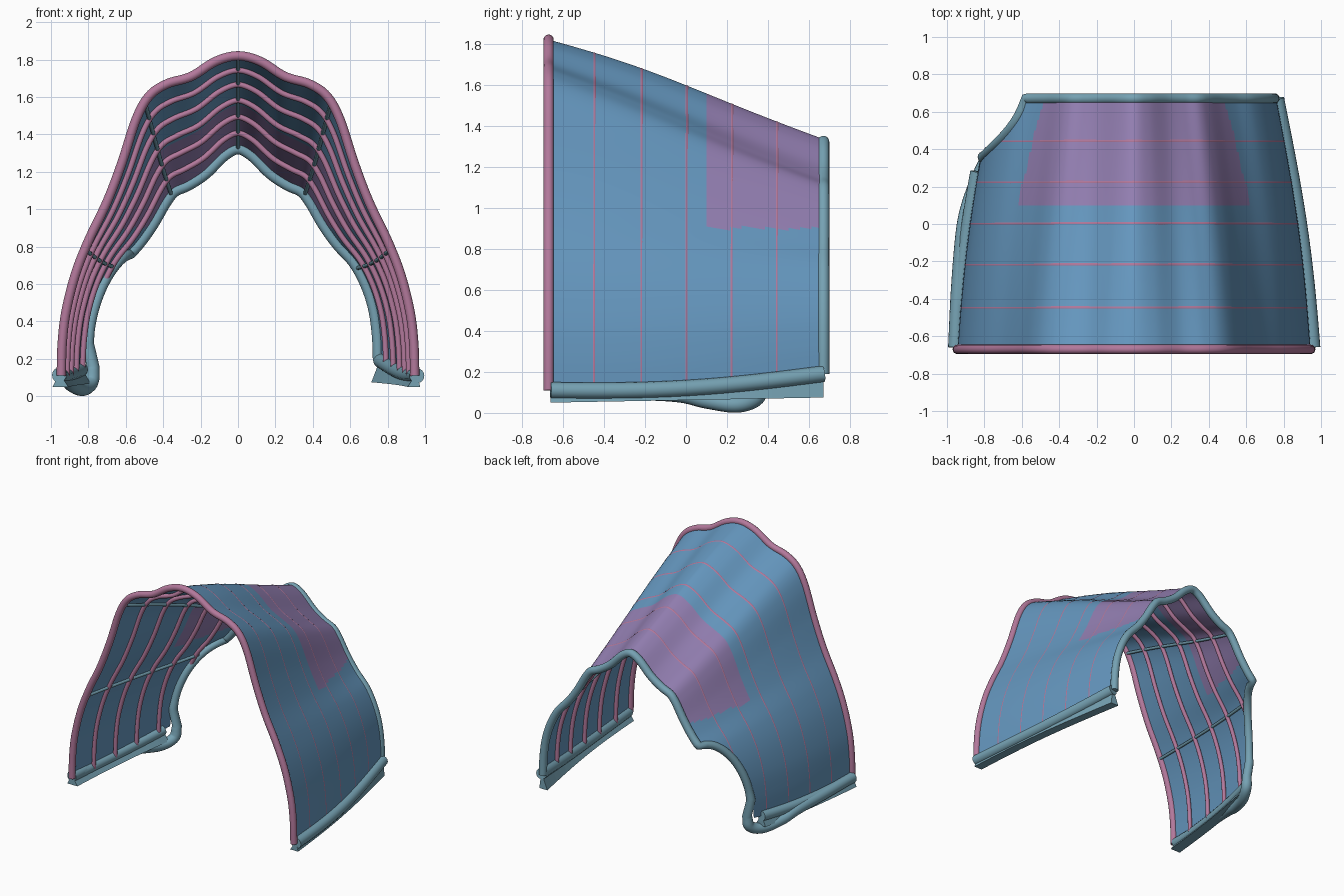
import bpy, math
from mathutils import Vector

if "Cube" in bpy.data.objects:
    bpy.data.objects.remove(bpy.data.objects["Cube"])

# Half profiles (x, z) from base to ridge, front and back ends of the canopy
FRONT = [(.945, .11), (.94, .28), (.92, .45), (.87, .65), (.80, .83), (.70, 1.04), (.62, 1.25),
         (.545, 1.48), (.475, 1.605), (.38, 1.67), (.25, 1.71), (.12, 1.79), (0, 1.82)]
BACK = [(.763, .19), (.757, .33), (.737, .47), (.695, .60), (.63, .72), (.54, .82), (.465, .925),
        (.395, 1.045), (.345, 1.105), (.27, 1.14), (.18, 1.20), (.08, 1.297), (0, 1.335)]
L = 0.67
N = 12
SUB = 8


def material(name, rgb):
    m = bpy.data.materials.new(name)
    m.diffuse_color = (*rgb, 1)
    m.use_nodes = True
    m.node_tree.nodes["Principled BSDF"].inputs["Base Color"].default_value = m.diffuse_color
    return m


BLUE = material("canopy_blue", (.13, .31, .52))
PURPLE = material("patch_purple", (.29, .21, .44))
PINK = material("rib_pink", (.45, .19, .33))
TEAL = material("edge_teal", (.18, .36, .45))


def spline(a, b, c, d, f):
    """Catmull-Rom point between b and c."""
    return .5 * (2 * b + (c - a) * f + (2 * a - 5 * b + 4 * c - d) * f * f
                 + (3 * b - a - 3 * c + d) * f ** 3)


def sample(pts, k):
    """Point on a half profile, mirrored beyond the ridge."""
    def at(i):
        if i < 0:
            return 2 * Vector(pts[0]) - Vector(pts[1])
        if i > N:
            p = pts[2 * N - i]
            return Vector((-p[0], p[1]))
        return Vector(pts[i])
    i = min(int(k), N - 1)
    return spline(*(at(i + j) for j in (-1, 0, 1, 2)), k - i)


def surf(u, y, inset=0):
    """Canopy point: u runs 0 (left base) to 24 (right base)."""
    def raw(u):
        side = -1 if u < N else 1
        k = max(0, N - abs(u - N))
        t = (y + L) / (2 * L)
        p = sample(FRONT, k).lerp(sample(BACK, k), t)
        s = math.sin(math.pi * t)
        z = p.y + s * (.02 * (k / N) ** 6 - .03 * (1 - k / N) ** 4)
        z += .008 * math.sin(2 * math.pi * t) * k / N
        return Vector((side * p.x * (1 + .03 * s * (1 - k / N)), y, z))
    p = raw(u)
    if inset:
        d = raw(min(u + .1, 2 * N)) - raw(max(u - .1, 0))
        p += inset * Vector((d.z, 0, -d.x)).normalized()
    return p


def y_end(u):
    """Rear limit of the canopy, with the rounded cut-out at the rear left."""
    if u >= N:
        return L
    c = (sample(BACK, u).y - .19) / .575
    return L if c >= 1 else L - .32 * (1 - max(c, 0) ** 2) ** .46


def tube(name, pts, radius, mat):
    cu = bpy.data.curves.new(name, 'CURVE')
    cu.dimensions = '3D'
    cu.bevel_depth = 1
    cu.bevel_resolution = 6
    cu.use_fill_caps = True
    sp = cu.splines.new('POLY')
    sp.points.add(len(pts) - 1)
    for i, p in enumerate(pts):
        sp.points[i].co = (*p, 1)
        sp.points[i].radius = radius(i) if callable(radius) else radius
    cu.materials.append(mat)
    ob = bpy.data.objects.new(name, cu)
    bpy.context.collection.objects.link(ob)
    bpy.ops.object.select_all(action='DESELECT')
    ob.select_set(True)
    bpy.context.view_layer.objects.active = ob
    bpy.ops.object.convert(target='MESH')
    bpy.ops.object.shade_smooth_by_angle(angle=math.radians(60))


def smooth_path(pts, n=8):
    """Smooth path through a few 3D points."""
    p = [Vector(q) for q in pts]
    p = [2 * p[0] - p[1]] + p + [2 * p[-1] - p[-2]]
    return [spline(*p[i - 1:i + 3], j / n) for i in range(1, len(p) - 2) for j in range(n)] + [p[-2]]


US = [i / SUB for i in range(2 * N * SUB + 1)]

# Canopy sheet, one mesh column exactly on the patch border
ys = [-L + (L + .1) * i / 14 for i in range(14)] + [.1 + (L - .1) * i / 10 for i in range(11)]
verts, faces, mats = [], [], []
for u in US:
    scale = (y_end(u) + L) / (2 * L)
    verts += [surf(u, -L + (y + L) * scale) for y in ys]
w = len(ys)
for i in range(len(US) - 1):
    for j in range(w - 1):
        f = (i * w + j, i * w + j + 1, (i + 1) * w + j + 1, (i + 1) * w + j)
        faces.append(f)
        c = sum((verts[v] for v in f), Vector()) / 4
        mats.append(1 if c.y > .1 and c.z > .9 else 0)
me = bpy.data.meshes.new("canopy")
me.from_pydata(verts, [], faces)
me.materials.append(BLUE)
me.materials.append(PURPLE)
for p, m in zip(me.polygons, mats):
    p.material_index = m
    p.use_smooth = True
bpy.context.collection.objects.link(bpy.data.objects.new("canopy", me))

# Front arch and inner ribs
tube("front_arch", [surf(u, -L) for u in US], .025, PINK)
for n, y in enumerate((-.45, -.22, 0, .22, .44)):
    tube(f"rib_{n + 1}", [surf(u, y, .0145) for u in US if y <= y_end(u)], .0152, PINK)

# Thin lengthwise bars between ribs and canopy
for n, u in enumerate((3.75, 7.6, 12, 16.4, 20.25)):
    e = y_end(u)
    tube(f"lengthwise_bar_{n + 1}", [surf(u, -L + (e + L) * i / 16, .012) for i in range(17)], .011, TEAL)

# Left edge tube, looping from the base up into the cut-out edge and the back arch
base = smooth_path([(-.955, -.66, .115), (-.94, -.35, .105), (-.915, -.05, .092), (-.885, .1, .06),
                    (-.83, .25, .04), (-.785, .345, .075), (-.775, .365, .16)])
edge = [surf(u, y_end(u), .013) for u in US if u > .8]
nb = len(base)
tube("left_base_and_back_edge", base + edge, lambda i: .039 - .01 * max(0, min(1, (i - nb + 6) / 10)), TEAL)

# Straight base tubes
right = [surf(24, -.66 + 1.33 * i / 16) + Vector((.012 * (1 - i / 16), 0, 0)) for i in range(17)]
left = [surf(0, -.66 + .94 * i / 12) - Vector((.012 * (1 - i / 16), 0, 0)) for i in range(13)]
tube("right_base", right, .04, TEAL)
tube("left_base", left, .037, TEAL)


# Wedge-shaped foot under each base tube
def foot(name, path, left, right):
    v, f = [], []
    for p in path:
        zb = .05 + .025 * (p.y + .66) / 1.33
        v += [(p.x, p.y, p.z + .015), (p.x - left, p.y, zb), (p.x + right, p.y, zb)]
    n = len(path)
    for i in range(n - 1):
        for a in range(3):
            b = (a + 1) % 3
            f.append((3 * i + a, 3 * i + b, 3 * i + 3 + b, 3 * i + 3 + a))
    f += [(0, 2, 1), (3 * n - 3, 3 * n - 2, 3 * n - 1)]
    m = bpy.data.meshes.new(name)
    m.from_pydata(v, [], f)
    m.materials.append(TEAL)
    bpy.context.collection.objects.link(bpy.data.objects.new(name, m))


foot("right_foot", right, .05, .018)
foot("left_foot", left, .035, .05)
